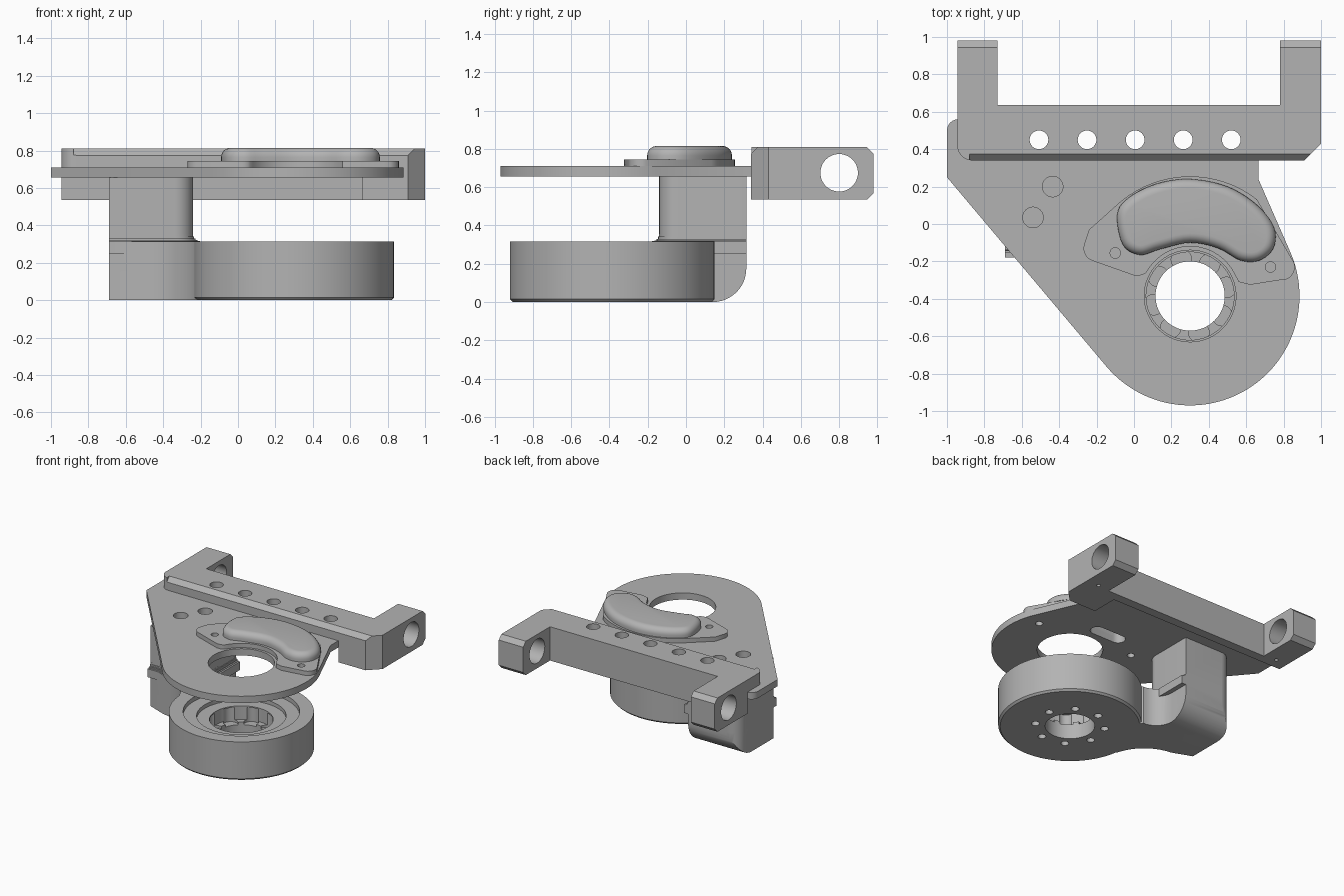
import bpy, bmesh
from math import cos, sin, pi, radians
from mathutils import Vector

if "Cube" in bpy.data.objects:
    bpy.data.objects.remove(bpy.data.objects["Cube"])

grey = bpy.data.materials.new("machined_grey")
grey.use_nodes = True
grey.diffuse_color = (0.45, 0.45, 0.45, 1)
grey.node_tree.nodes["Principled BSDF"].inputs["Base Color"].default_value = (0.45, 0.45, 0.45, 1)

CX, CY = 0.3, -0.385  # axis of the bearing


def arc(x, y, r, a0, a1, n=12):
    """Points along an arc, angles in degrees."""
    return [(x + r * cos(radians(a0 + (a1 - a0) * i / n)),
             y + r * sin(radians(a0 + (a1 - a0) * i / n))) for i in range(n + 1)]


def circle(x, y, r, n=48):
    return arc(x, y, r, 0, 360, n)[:-1]


def smooth_loop(pts, steps=5):
    """Closed Catmull-Rom curve through the points."""
    p = [Vector(q) for q in pts]
    n, out = len(p), []
    for i in range(n):
        a, b, c, d = (p[(i + k - 1) % n] for k in range(4))
        for s in range(steps):
            t = s / steps
            v = 0.5 * (2 * b + (c - a) * t + (2 * a - 5 * b + 4 * c - d) * t ** 2
                       + (3 * b - a - 3 * c + d) * t ** 3)
            out.append((v.x, v.y))
    return out


def prism(name, pts, lo, hi, axis="z", bevel=None):
    """Extrude an outline; bevel = (end height, width, segments)."""
    place = (lambda a, b, h: (a, b, h)) if axis == "z" else (lambda a, b, h: (h, a, b))
    bm = bmesh.new()
    face = bm.faces.new([bm.verts.new(place(a, b, lo)) for a, b in pts])
    top = bmesh.ops.extrude_face_region(bm, geom=[face])["geom"]
    step = Vector(place(0, 0, hi - lo))
    bmesh.ops.translate(bm, vec=step, verts=[v for v in top if isinstance(v, bmesh.types.BMVert)])
    if bevel:
        rim = [e for e in bm.edges if all(abs(v.co.z - bevel[0]) < 1e-4 for v in e.verts)]
        bmesh.ops.bevel(bm, geom=rim, offset=bevel[1], segments=bevel[2], profile=0.5, affect="EDGES")
    bmesh.ops.recalc_face_normals(bm, faces=bm.faces)
    mesh = bpy.data.meshes.new(name)
    bm.to_mesh(mesh)
    bm.free()
    mesh.materials.append(grey)
    obj = bpy.data.objects.new(name, mesh)
    bpy.context.collection.objects.link(obj)
    return obj


def combine(obj, other, operation="DIFFERENCE"):
    mod = obj.modifiers.new("combine", "BOOLEAN")
    mod.operation, mod.object, mod.solver = operation, other, "EXACT"
    bpy.context.view_layer.objects.active = obj
    bpy.ops.object.modifier_apply(modifier=mod.name)
    bpy.data.objects.remove(other)


def drill(obj, x, y, r, lo, hi, n=32, axis="z"):
    combine(obj, prism("cutter", circle(x, y, r, n), lo, hi, axis))


# Mounting plate
outline = ([(-1, 0.25)] + arc(CX, CY, 0.585, 220, 383, 48) + [(0.665, 0.24), (0.665, 0.56)]
           + arc(-0.94, 0.5, 0.06, 90, 180, 6))
plate = prism("mounting_plate", outline, 0.655, 0.71)
drill(plate, CX, CY, 0.245, 0.6, 0.8, 64)
for x, y in [(-0.435, 0.2), (-0.54, 0.035)]:
    drill(plate, x, y, 0.055, 0.6, 0.8)

# Cover flange and its kidney-shaped dome
flange_pts = (arc(CX, -0.325, 0.58, 52, 130, 16) + [(-0.24, -0.03)]
              + arc(-0.2, -0.13, 0.07, 165, 250, 6)
              + [(0.0, -0.275)] + arc(0.025, -0.215, 0.06, 270, 310, 4)
              + arc(CX, CY, 0.265, 146, 30, 24)
              + [(0.56, -0.31), (0.62, -0.325), (0.78, -0.3)]
              + arc(0.79, -0.23, 0.07, 290, 380, 6))
flange = prism("cover_flange", flange_pts, 0.71, 0.745)
dome = prism("cover_dome", smooth_loop([
    (-0.09, 0.05), (-0.03, 0.14), (0.12, 0.215), (0.3, 0.24), (0.5, 0.2), (0.66, 0.1),
    (0.75, -0.02), (0.745, -0.13), (0.67, -0.195), (0.57, -0.195), (0.45, -0.13),
    (0.3, -0.1), (0.14, -0.135), (0.03, -0.165), (-0.06, -0.11)]),
    0.744, 0.815, bevel=(0.815, 0.05, 6))
for part in (plate, flange):
    for x, y in [(-0.1, -0.155), (0.73, -0.23)]:
        drill(part, x, y, 0.028, 0.6, 0.8, 20)
    slot = arc(0.13, -0.03, 0.055, 90, 270) + arc(0.33, -0.03, 0.055, -90, 90)
    combine(part, prism("cutter", slot, 0.6, 0.8))

# Crossbar with two arms, notched underneath to seat the plate
bar = prism("crossbar", [(0.91, 0.34), (1, 0.43), (1, 0.98), (0.78, 0.98), (0.78, 0.635),
                         (-0.73, 0.635), (-0.73, 0.98), (-0.945, 0.98)]
            + arc(-0.865, 0.42, 0.08, 180, 270, 8), 0.535, 0.81)
tips = [(0.3, 0.5), (0.91, 0.5), (0.98, 0.57), (0.98, 0.775), (0.91, 0.845), (0.3, 0.845)]
combine(bar, prism("cutter", tips, -1.2, 1.2, "x"), "INTERSECT")
combine(bar, prism("cutter", [(0.3, 0.735), (0.3, 0.9), (0.465, 0.9)], -0.88, 1.2, "x"))
combine(bar, prism("cutter", [(-1.1, 0.3), (0.665, 0.3), (0.665, 0.56), (-1.1, 0.56)], 0.5, 0.71))
drill(bar, 0.8, 0.675, 0.098, -1.2, 1.2, 48, "x")
for x in (-0.84, 0.89):
    drill(bar, x, 0.65, 0.015, 0.5, 0.57, 16)
for i in range(5):
    x = -0.508 + 0.257 * i
    drill(bar, x, 0.45, 0.05, 0.5, 0.9)
    drill(plate, x, 0.45, 0.05, 0.5, 0.9)

# Support: neck, post with a flared foot, rounded at the lower back
neck_back = arc(-0.09, 0.15, 0.15, 180, 270, 8)
neck_front = arc(-0.56, -0.55, 0.35, 15, 85, 10)
support = prism("support_post", [(CX, CY)] + neck_back[::-1] + [(-0.24, 0.315)]
                + arc(-0.59, 0.215, 0.1, 90, 180, 8) + [(-0.69, -0.14)] + neck_front[::-1], 0, 0.315)


def post_outline(grow):
    s = 1 + grow / 0.45
    base = (arc(-0.34, -0.04, 0.1, -90, 0, 8) + [(-0.24, 0.315)]
            + arc(-0.59, 0.215, 0.1, 90, 180, 8) + [(-0.69, -0.14)])
    return [(-0.69 + (x + 0.69) * s, 0.315 + (y - 0.315) * s) for x, y in base]


combine(support, prism("post", post_outline(0), 0.2, 0.655), "UNION")
for i in range(5):
    a = pi / 2 * (i + 0.5) / 5
    flare = prism("flare", post_outline(0.045 * (1 - sin(a))), 0.25, 0.315 + 0.045 * (1 - cos(a)) + 0.002)
    combine(support, flare, "UNION")
envelope = [(-0.8, 0)] + arc(0.14, 0.175, 0.175, 270, 360) + [(0.315, 0.655), (-0.8, 0.655)]
combine(support, prism("cutter", envelope, -1, 1, "x"), "INTERSECT")

# Round bearing housing with a stepped bore
housing = prism("bearing_housing", circle(CX, CY, 0.535, 96), 0, 0.315, bevel=(0, 0.015, 1))
combine(housing, support, "UNION")
for r, floor in [(0.43, 0.28), (0.33, 0.25), (0.235, 0.14), (0.185, -0.1)]:
    drill(housing, CX, CY, r, floor, 0.4, 64)
for i in range(8):
    a = 2 * pi * (i + 0.3) / 8
    drill(housing, CX + 0.2 * cos(a), CY + 0.2 * sin(a), 0.055, 0.12, 0.24, 20)
    drill(housing, CX + 0.26 * cos(a), CY + 0.26 * sin(a), 0.03, -0.1, 0.08, 20)

# Smooth the curved walls, keep machined edges crisp
bpy.ops.object.select_all(action="DESELECT")
for part in (plate, flange, dome, bar, housing):
    part.select_set(True)
bpy.context.view_layer.objects.active = housing
bpy.ops.object.shade_smooth_by_angle(angle=radians(30))
